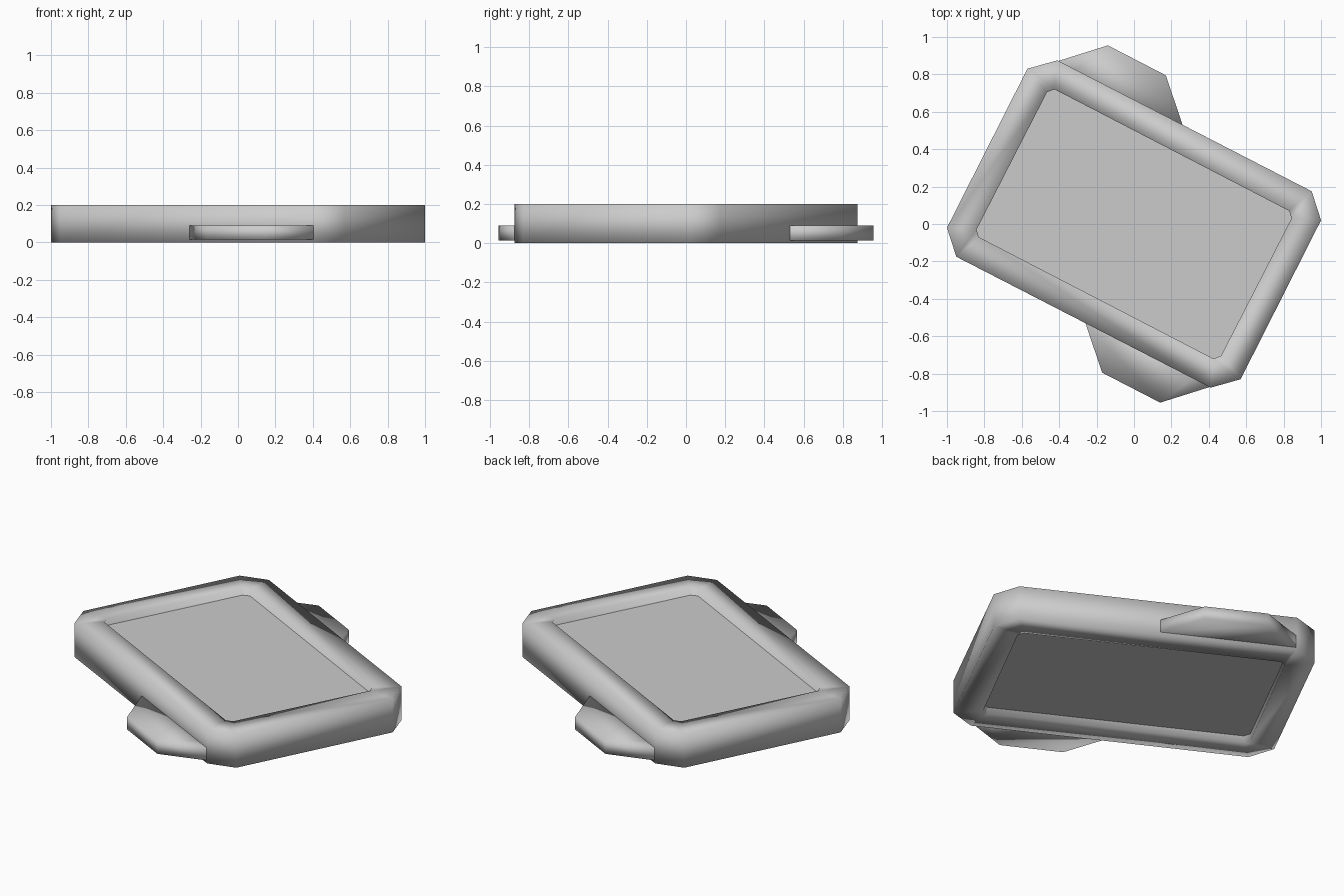
import bpy, bmesh

old = bpy.data.objects.get("Cube")
if old:
    bpy.data.objects.remove(old, do_unlink=True)

grey = bpy.data.materials.new("light_grey")
grey.use_nodes = True
grey.diffuse_color = (0.6, 0.6, 0.6, 1)
grey.node_tree.nodes["Principled BSDF"].inputs["Base Color"].default_value = (0.6, 0.6, 0.6, 1)


def turned(points):
    """Points followed by their half-turn copies."""
    return points + [(-x, -y) for x, y in points]


def finish(name, bm, smooth):
    bmesh.ops.recalc_face_normals(bm, faces=bm.faces)
    mesh = bpy.data.meshes.new(name)
    for f in bm.faces:
        f.smooth = smooth
    bm.to_mesh(mesh)
    bm.free()
    mesh.materials.append(grey)
    obj = bpy.data.objects.new(name, mesh)
    bpy.context.collection.objects.link(obj)


def loop(bm, outline, z):
    return [bm.verts.new((x, y, z)) for x, y in outline]


def bridge(bm, a, b):
    n = len(a)
    for i in range(n):
        j = (i + 1) % n
        bm.faces.new((a[i], a[j], b[j], b[i]))


def slab(name, outline, z0, z1, smooth):
    bm = bmesh.new()
    low, high = loop(bm, outline, z0), loop(bm, outline, z1)
    bridge(bm, low, high)
    bm.faces.new(low)
    bm.faces.new(high)
    finish(name, bm, smooth)


outer = turned([(-0.57, 0.83), (-0.41, 0.875), (0.95, 0.175), (1.0, 0.02)])
inner = turned([(-0.465, 0.705), (-0.425, 0.72), (0.83, 0.07), (0.842, 0.03)])

# Chunky rim: square section with softly shaded corners
bm = bmesh.new()
rings = [loop(bm, outer, 0), loop(bm, outer, 0.2), loop(bm, inner, 0.2), loop(bm, inner, 0)]
for k in range(4):
    bridge(bm, rings[k], rings[(k + 1) % 4])
finish("rim", bm, True)

# Recessed panel filling the rim
slab("panel", [(x * 1.02, y * 1.02) for x, y in inner], 0.04, 0.16, False)

# Two side tabs, one the half turn of the other; roots sit inside the rim
tab = [(-0.41, 0.87), (-0.14, 0.955), (0.17, 0.795), (0.26, 0.53), (0.2, 0.48), (-0.38, 0.78)]
for name, s in (("back_tab", 1), ("front_tab", -1)):
    slab(name, [(x * s, y * s) for x, y in tab], 0.015, 0.09, True)
